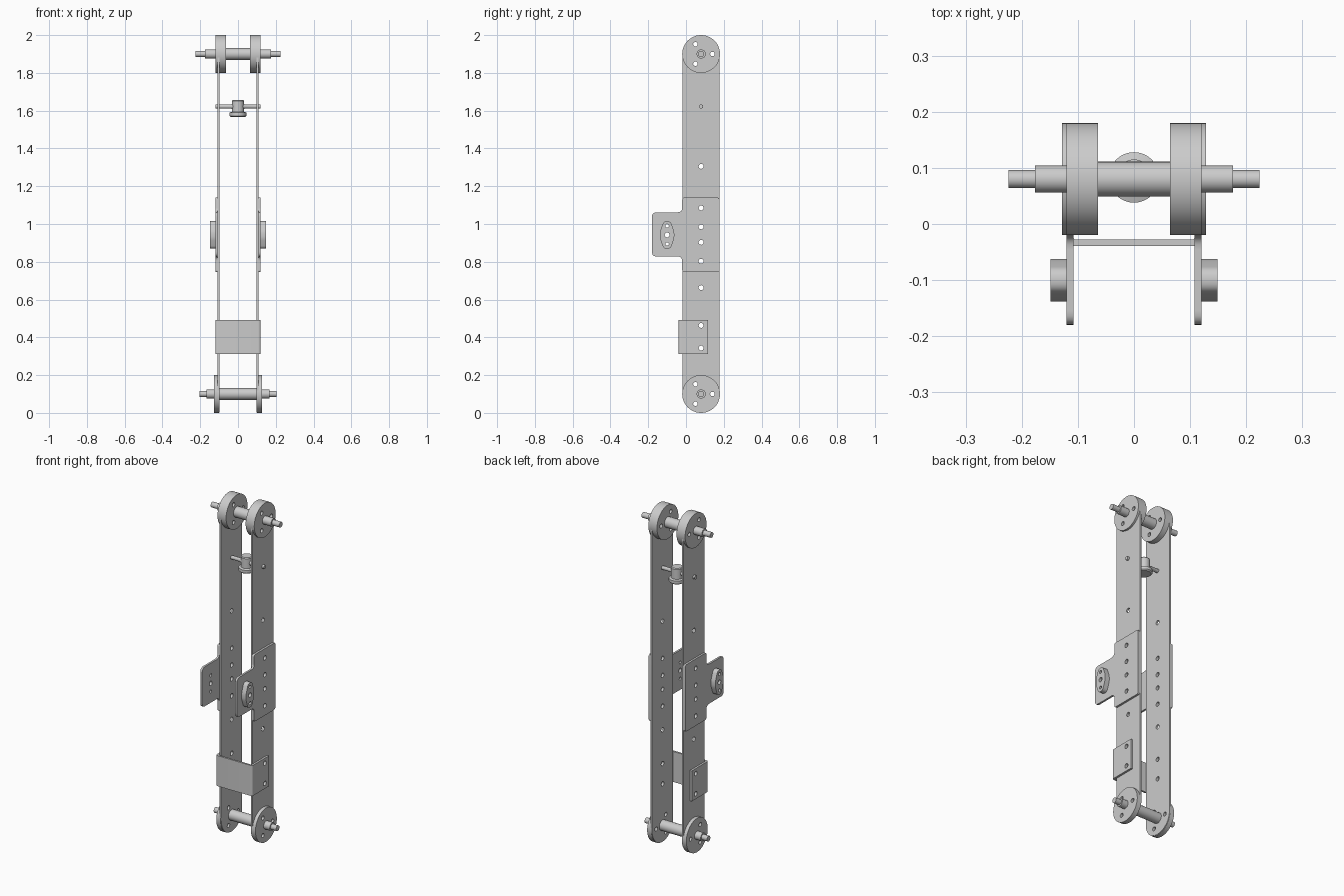
import bpy, bmesh, math
from mathutils import Matrix, Vector

if "Cube" in bpy.data.objects:
    bpy.data.objects.remove(bpy.data.objects["Cube"])

steel = bpy.data.materials.new("grey_steel")
steel.diffuse_color = (0.6, 0.6, 0.6, 1)
steel.use_nodes = True
steel.node_tree.nodes["Principled BSDF"].inputs["Base Color"].default_value = steel.diffuse_color
CY = 0.08                      # centre line of the straps
TOP, BOTTOM = 1.9, 0.1         # axle heights
SIDE = Matrix(((0, 0, 1, 0), (1, 0, 0, 0), (0, 1, 0, 0), (0, 0, 0, 1)))  # (y, z, x) -> (x, y, z)


def circle(y, z, r, n=20):
    return [(y + r * math.cos(2 * math.pi * i / n), z + r * math.sin(2 * math.pi * i / n)) for i in range(n)]


def rounded(corners, steps=5):
    """Polygon of (a, b, radius) with softened corners."""
    out = []
    for i, (a, b, r) in enumerate(corners):
        c = Vector((a, b))
        if r == 0:
            out.append(c)
            continue
        p = Vector(corners[i - 1][:2])
        q = Vector(corners[(i + 1) % len(corners)][:2])
        s, e = c + (p - c).normalized() * r, c + (q - c).normalized() * r
        for k in range(steps + 1):
            t = k / steps
            out.append(s * (1 - t) ** 2 + c * (2 * t * (1 - t)) + e * t * t)
    return out


def finish(name, bm, mirror):
    bmesh.ops.recalc_face_normals(bm, faces=bm.faces)
    me = bpy.data.meshes.new(name)
    bm.to_mesh(me)
    bm.free()
    me.materials.clear()
    me.materials.append(steel)
    ob = bpy.data.objects.new(name, me)
    bpy.context.collection.objects.link(ob)
    if mirror:
        m = ob.modifiers.new("mirror", 'MIRROR')
        m.use_mirror_merge = False
    bpy.ops.object.select_all(action='DESELECT')
    ob.select_set(True)
    bpy.context.view_layer.objects.active = ob
    bpy.ops.object.shade_smooth_by_angle(angle=math.radians(32))
    return ob


def plate(name, outline, holes, lo, hi, matrix=SIDE, mirror=True):
    """Flat outline with holes, extruded from lo to hi."""
    cu = bpy.data.curves.new(name, 'CURVE')
    cu.dimensions, cu.fill_mode, cu.extrude = '2D', 'BOTH', (hi - lo) / 2
    for loop in [outline] + holes:
        sp = cu.splines.new('POLY')
        sp.points.add(len(loop) - 1)
        for pt, co in zip(sp.points, loop):
            pt.co = (co[0], co[1], 0, 1)
        sp.use_cyclic_u = True
    tmp = bpy.data.objects.new(name + "_outline", cu)
    bpy.context.collection.objects.link(tmp)
    bpy.context.view_layer.update()
    dg = bpy.context.evaluated_depsgraph_get()
    me = bpy.data.meshes.new_from_object(tmp.evaluated_get(dg))
    bm = bmesh.new()
    bm.from_mesh(me)
    bpy.data.objects.remove(tmp)
    bpy.data.curves.remove(cu)
    bpy.data.meshes.remove(me)
    bmesh.ops.remove_doubles(bm, verts=bm.verts, dist=1e-5)
    bm.transform(matrix @ Matrix.Translation((0, 0, (lo + hi) / 2)))
    return finish(name, bm, mirror)


def turned(name, profile, matrix, n=32):
    """Turned part from (radius, height) points."""
    bm = bmesh.new()
    rings = [[bm.verts.new((x, y, h)) for x, y in circle(0, 0, r, n)] for r, h in profile]
    for a, b in zip(rings, rings[1:]):
        for i in range(n):
            j = (i + 1) % n
            bm.faces.new((a[i], a[j], b[j], b[i]))
    bm.faces.new(rings[0])
    bm.faces.new(rings[-1])
    bm.transform(matrix)
    return finish(name, bm, False)


def disc_holes(z):
    return [circle(CY + 0.06 * math.cos(a), z + 0.06 * math.sin(a), 0.012)
            for a in (0, 2 * math.pi / 3, 4 * math.pi / 3)]


def bolt_holes(*heights):
    return [circle(CY, z, 0.013) for z in heights]


# Long side straps with round ends
strap = [(CY + 0.098 * math.cos(a), zc + 0.098 * math.sin(a))
         for zc, start in ((TOP, 0), (BOTTOM, math.pi))
         for a in (start + math.pi * i / 24 for i in range(25))]
strap_holes = bolt_holes(1.305, 1.085, 0.985, 0.903, 0.803, 0.663, 0.463, 0.343)
plate("side_strap", strap, strap_holes + disc_holes(TOP) + disc_holes(BOTTOM), 0.097, 0.108)

# End discs
plate("top_disc", circle(CY, TOP, 0.1, 48), disc_holes(TOP), 0.064, 0.12)
plate("bottom_disc", circle(CY, BOTTOM, 0.1, 48), disc_holes(BOTTOM), 0.1, 0.128)

# Stepped axles
for name, z, half, step, inner in (("top_axle", TOP, 0.224, 0.176, 0.07),
                                   ("bottom_axle", BOTTOM, 0.204, 0.168, 0.11)):
    right = [(0.031, inner), (0.024, inner), (0.024, step), (0.016, step), (0.016, half)]
    profile = [(r, -h) for r, h in reversed(right)] + right
    turned(name, profile, Matrix.Translation((0, CY, z)) @ SIDE)

# Middle gussets with forward tabs
gusset = rounded([(-0.02, 0.745, 0.012), (0.177, 0.745, 0.012), (0.177, 1.14, 0.012), (-0.02, 1.14, 0.012),
                  (-0.02, 1.062, 0.025), (-0.18, 1.062, 0.025), (-0.18, 0.828, 0.025), (-0.02, 0.828, 0.025)])
boss_holes = [circle(-0.1, z, r) for z, r in ((0.942, 0.013), (0.99, 0.009), (0.894, 0.009))]
plate("gusset", gusset, bolt_holes(1.085, 0.985, 0.903, 0.803) + boss_holes, 0.108, 0.12)

# Diamond bosses on the tabs
boss = rounded([(-0.1 + 0.038, 0.925, 0.014), (-0.1 + 0.038, 0.959, 0.014), (-0.1 + 0.018, 1.015, 0.017),
                (-0.1 - 0.018, 1.015, 0.017), (-0.1 - 0.038, 0.959, 0.014), (-0.1 - 0.038, 0.925, 0.014),
                (-0.1 - 0.018, 0.869, 0.017), (-0.1 + 0.018, 0.869, 0.017)])
plate("tab_boss", boss, boss_holes, 0.12, 0.149)

# Wrap-around front bracket: two legs and a bent front
leg = [(-0.02, 0.312), (0.117, 0.312), (0.117, 0.492), (-0.02, 0.492)]
plate("bracket_leg", leg, bolt_holes(0.463, 0.343), 0.108, 0.12)
bend = rounded([(-0.12, -0.02, 0), (-0.12, -0.039, 0.014), (0.12, -0.039, 0.014), (0.12, -0.02, 0),
                (0.108, -0.02, 0), (0.108, -0.028, 0.005), (-0.108, -0.028, 0.005), (-0.108, -0.02, 0)])
plate("bracket_front", bend, [], 0.312, 0.492, Matrix.Identity(4), False)

# Cross rod with hanging swivel
rod = [(0.011, -0.12), (0.011, -0.035), (0.014, -0.03), (0.014, 0.03), (0.011, 0.035), (0.011, 0.12)]
turned("cross_rod", rod, Matrix.Translation((0, CY, 1.622)) @ SIDE, 20)
swivel = [(0.038, 1.567), (0.045, 1.573), (0.045, 1.59), (0.032, 1.594), (0.032, 1.652), (0.028, 1.657)]
turned("swivel", swivel, Matrix.Translation((0, CY + 0.003, 0)))
